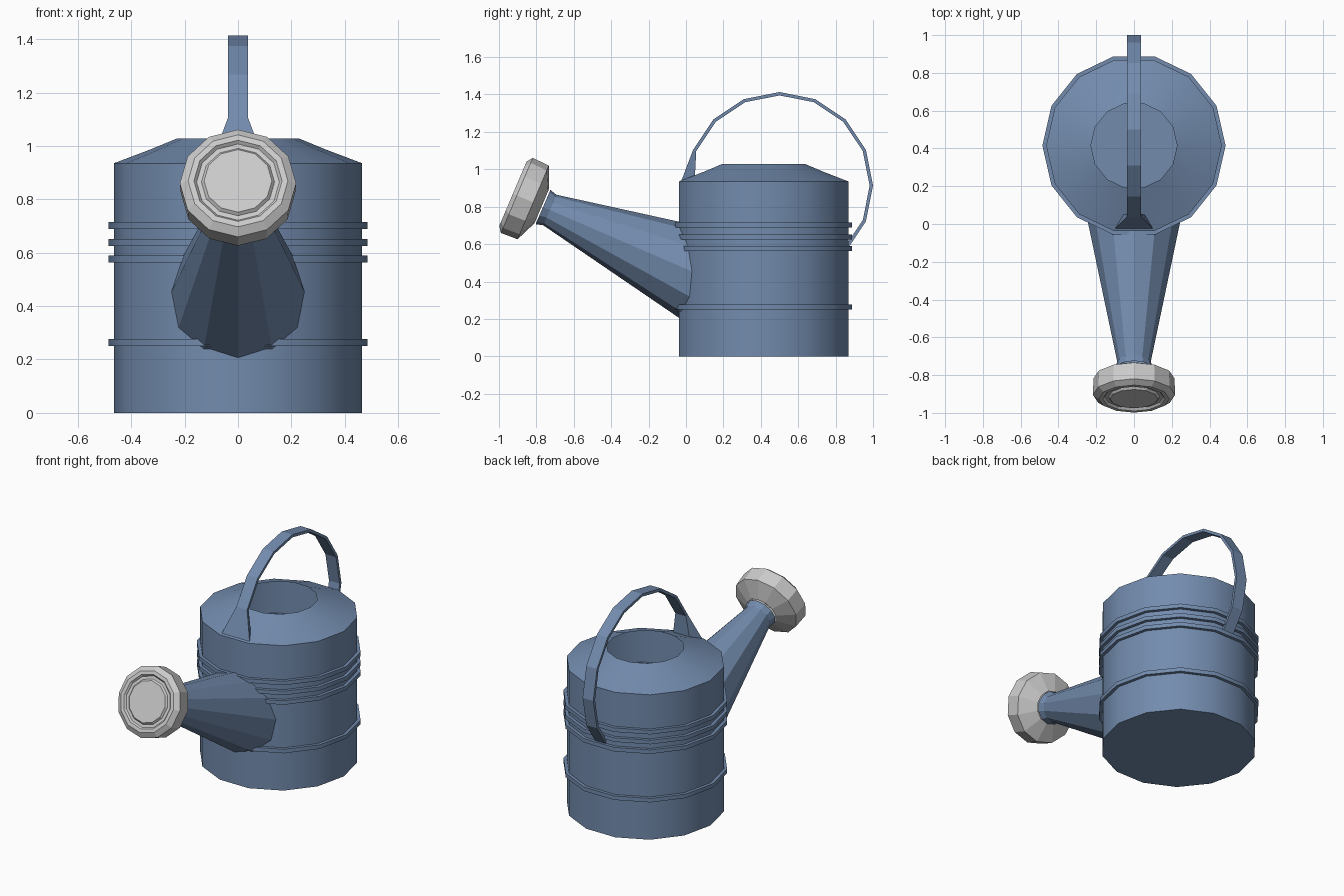
import bpy, bmesh
from math import sin, cos, pi, radians
from mathutils import Matrix, Vector

if "Cube" in bpy.data.objects:
    bpy.data.objects.remove(bpy.data.objects["Cube"])

blue = bpy.data.materials.new("blue_paint")
blue.diffuse_color = (0.17, 0.26, 0.42, 1)
blue.use_nodes = True
blue.node_tree.nodes["Principled BSDF"].inputs["Base Color"].default_value = blue.diffuse_color


def finish(bm, name, mat=None, smooth=None):
    bmesh.ops.recalc_face_normals(bm, faces=bm.faces)
    me = bpy.data.meshes.new(name)
    bm.to_mesh(me)
    bm.free()
    ob = bpy.data.objects.new(name, me)
    bpy.context.collection.objects.link(ob)
    if mat:
        me.materials.append(mat)
    if smooth:
        bpy.ops.object.select_all(action='DESELECT')
        ob.select_set(True)
        bpy.context.view_layer.objects.active = ob
        bpy.ops.object.shade_smooth_by_angle(angle=radians(smooth))
    return ob


def lathe(name, profile, sides, loc, tilt=0, closed=False, mat=None, smooth=None):
    """Revolve (radius, height) points about a tilted axis; radius 0 caps the end."""
    bm = bmesh.new()
    m = Matrix.Translation(loc) @ Matrix.Rotation(radians(tilt), 4, 'X')
    rings = []
    for r, z in profile:
        if r:
            rings.append([bm.verts.new(m @ Vector((r * cos(2 * pi * i / sides),
                          r * sin(2 * pi * i / sides), z))) for i in range(sides)])
    pairs = list(zip(rings, rings[1:])) + ([(rings[-1], rings[0])] if closed else [])
    for a, b in pairs:
        for i in range(sides):
            j = (i + 1) % sides
            bm.faces.new((a[i], a[j], b[j], b[i]))
    if profile[0][0] == 0:
        bm.faces.new(rings[0])
    if profile[-1][0] == 0:
        bm.faces.new(rings[-1])
    return finish(bm, name, mat, smooth)


CY = 0.415  # centre of the can

# Can: closed bottom, sloping shoulder, open filling hole
lathe("can_body", [(0, 0), (0.465, 0), (0.465, 0.935), (0.325, 0.988), (0.228, 1.028)],
      14, (0, CY, 0), mat=blue, smooth=30)

# Raised bands around the can
for k, z in enumerate((0.263, 0.576, 0.638, 0.702)):
    lathe(f"band_{k + 1}", [(0.455, z - 0.013), (0.485, z - 0.013),
                            (0.485, z + 0.013), (0.455, z + 0.013)],
          14, (0, CY, 0), closed=True, mat=blue, smooth=30)

# Tapered spout with a small flare at the tip
lathe("spout", [(0.259, 0), (0.089, 0.88), (0.10, 0.92)], 12,
      (0, 0.08, 0.4335), tilt=66.65, mat=blue)

# Sprinkler rose with a grooved front
lathe("sprinkler_rose", [(0.10, -0.05), (0.214, 0), (0.218, 0.095), (0.187, 0.118),
                         (0.165, 0.118), (0.155, 0.106), (0.137, 0.106),
                         (0.127, 0.118), (0, 0.118)], 12,
      (0, -0.817, 0.823), tilt=67)

# Strap handle: flared front foot, then an arc of rectangular sections
sections = [[(-0.105, -0.03, 0.925), (0.105, -0.03, 0.925),
             (0.06, 0.047, 0.95), (-0.06, 0.047, 0.95)]]
for k in range(10):
    a = radians(157.5 - 22.5 * k)
    section = []
    for x, r in ((-0.038, 0.5), (0.038, 0.5), (0.038, 0.482), (-0.038, 0.482)):
        section.append((x, 0.5 + r * cos(a), 0.913 + r * sin(a)))
    sections.append(section)
bm = bmesh.new()
loops = [[bm.verts.new(p) for p in s] for s in sections]
for a, b in zip(loops, loops[1:]):
    for i in range(4):
        j = (i + 1) % 4
        bm.faces.new((a[i], a[j], b[j], b[i]))
bm.faces.new(loops[0])
bm.faces.new(loops[-1])
finish(bm, "handle", blue)
